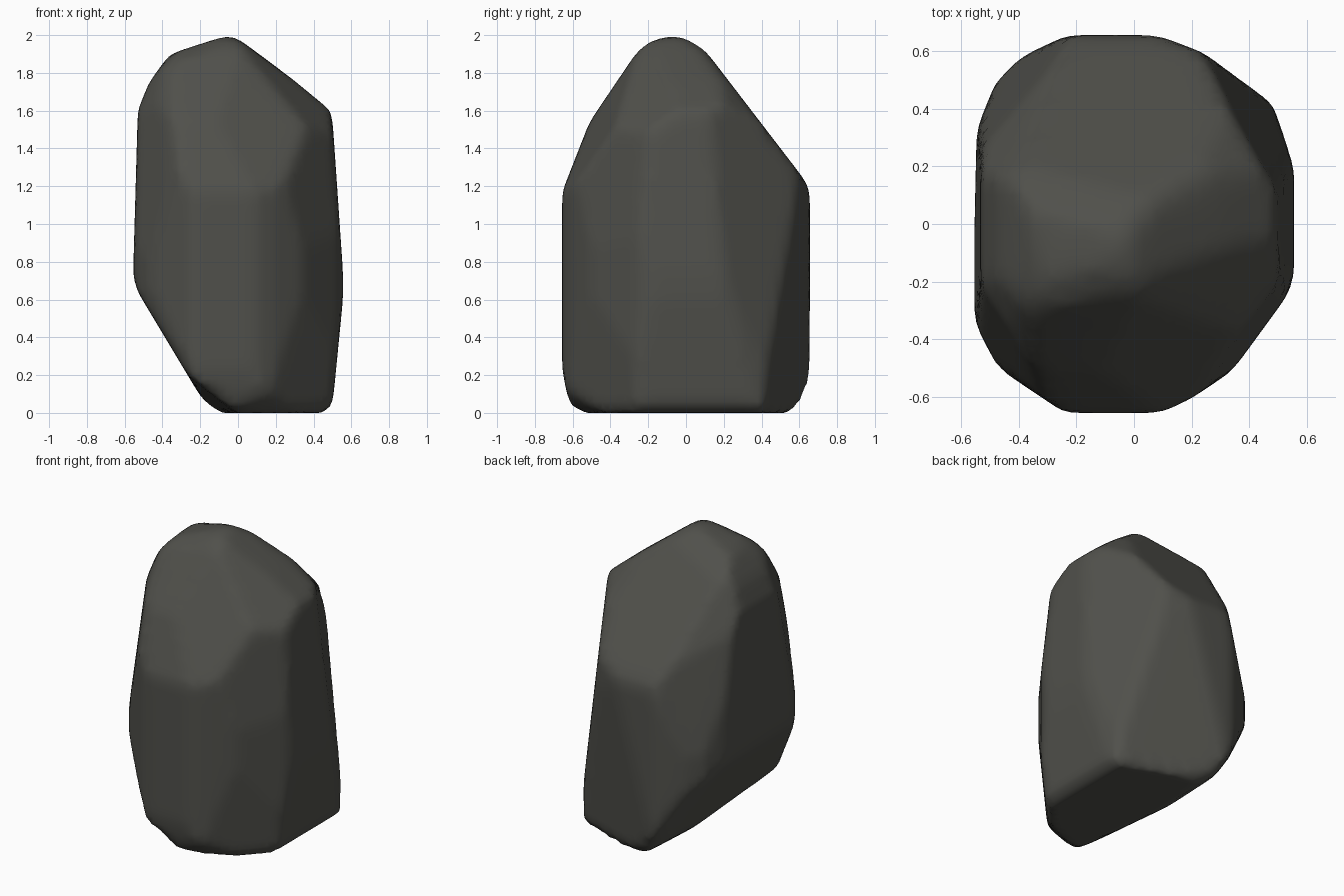
import bpy, bmesh, math
from mathutils import Vector

if "Cube" in bpy.data.objects:
    bpy.data.objects.remove(bpy.data.objects["Cube"])

# Outlines of the boulder seen from several directions (convex, clockwise)
FRONT = [(-.36, 1.90), (-.05, 2.0), (.04, 1.97), (.49, 1.6), (.50, 1.55), (.555, .75), (.555, .6),
         (.50, .04), (.45, 0), (-.12, 0), (-.20, .09), (-.53, .64), (-.555, .72), (-.53, 1.6), (-.47, 1.75)]
SIDE = [(-.26, 1.91), (-.15, 2.0), (0, 2.0), (.07, 1.96), (.63, 1.23), (.655, 1.17), (.655, .2),
        (.62, .08), (.55, 0), (-.55, 0), (-.62, .05), (-.655, .23), (-.655, 1.17), (-.51, 1.54)]
TOP = [(-.39, .58), (-.23, .655), (.08, .655), (.25, .59), (.48, .42), (.555, .2), (.555, -.19),
       (.53, -.25), (.34, -.51), (.19, -.61), (.09, -.655), (-.24, -.655), (-.47, -.5),
       (-.56, -.33), (-.545, .33), (-.48, .49)]
FRONT_RIGHT = [(-.68, -.30), (-.56, .59), (-.48, .78), (-.25, .955), (.01, .935), (.33, .72), (.53, .51),
               (.645, -.69), (.645, -.90), (.29, -1.09), (-.02, -1.15), (-.45, -1.10), (-.57, -.95)]
BACK_LEFT = [(-.645, -.71), (-.53, .47), (-.47, .64), (.05, .955), (.14, .955), (.42, .83), (.49, .76),
             (.57, .60), (.685, -.12), (.685, -.29), (.56, -.64), (-.24, -1.15), (-.645, -.94)]
BACK_RIGHT_LOW = [(-.60, -.29), (-.51, .52), (-.41, .67), (-.02, .88), (.04, .88), (.43, .67), (.57, .39),
                  (.69, -.24), (.69, -.34), (.58, -.58), (.49, -.70), (-.29, -1.15), (-.53, -.96)]


def view_axes(azimuth, elevation):
    """Right and up axes of a viewing direction; azimuth turns from the front to the right."""
    a, e = math.radians(azimuth), math.radians(elevation)
    right = Vector((math.cos(a), math.sin(a), 0))
    toward = Vector((math.sin(a) * math.cos(e), -math.cos(a) * math.cos(e), math.sin(e)))
    return right, toward.cross(right)


def slice_off(bm, point, normal):
    """Cut away everything on the normal side and close the cut."""
    geom = bm.verts[:] + bm.edges[:] + bm.faces[:]
    bmesh.ops.bisect_plane(bm, geom=geom, dist=1e-5, plane_co=point, plane_no=normal, clear_outer=True)
    rim = [e for e in bm.edges if e.is_boundary]
    if rim:
        bmesh.ops.holes_fill(bm, edges=rim, sides=0)


def carve(bm, outline, right, up, origin):
    for p, q in zip(outline, outline[1:] + outline[:1]):
        dx, dy = q[0] - p[0], q[1] - p[1]
        slice_off(bm, origin + right * p[0] + up * p[1], (right * -dy + up * dx).normalized())


# Block of stone carved down by the outlines
bm = bmesh.new()
bmesh.ops.create_cube(bm, size=4)
base, middle = Vector((0, 0, 0)), Vector((0, 0, 1))
for outline, az, el, origin in ((FRONT, 0, 0, base), (SIDE, 90, 0, base), (TOP, 0, 90, base),
                                (FRONT_RIGHT, 35, 20, middle), (BACK_LEFT, 215, 20, middle),
                                (BACK_RIGHT_LOW, 140, -25, middle)):
    carve(bm, outline, *view_axes(az, el), origin)

# Broad chipped facets: normal and distance
for normal, dist in (((.525, .328, .065), .404), ((.228, .681, -.064), .392),
                     ((.08, -.249, .141), .335), ((.202, -.136, .209), .44)):
    n = Vector(normal)
    slice_off(bm, n * (dist / n.length_squared), n)
bmesh.ops.recalc_face_normals(bm, faces=bm.faces)
mesh = bpy.data.meshes.new("boulder")
bm.to_mesh(mesh)
bm.free()
boulder = bpy.data.objects.new("boulder", mesh)
bpy.context.collection.objects.link(boulder)

# Even surface, lightly worn edges, then a wider blend of the shading only
remesh = boulder.modifiers.new("even_surface", 'REMESH')
remesh.mode = 'VOXEL'
remesh.voxel_size = 0.04
remesh.use_smooth_shade = True
smooth = boulder.modifiers.new("worn_edges", 'LAPLACIANSMOOTH')
smooth.iterations = 3
smooth.lambda_factor = 0.3
smooth.use_volume_preserve = True

stone = bpy.data.materials.new("dark grey stone")
stone.diffuse_color = (0.08, 0.08, 0.07, 1)
stone.use_nodes = True
stone.node_tree.nodes["Principled BSDF"].inputs["Base Color"].default_value = stone.diffuse_color
mesh.materials.append(stone)
